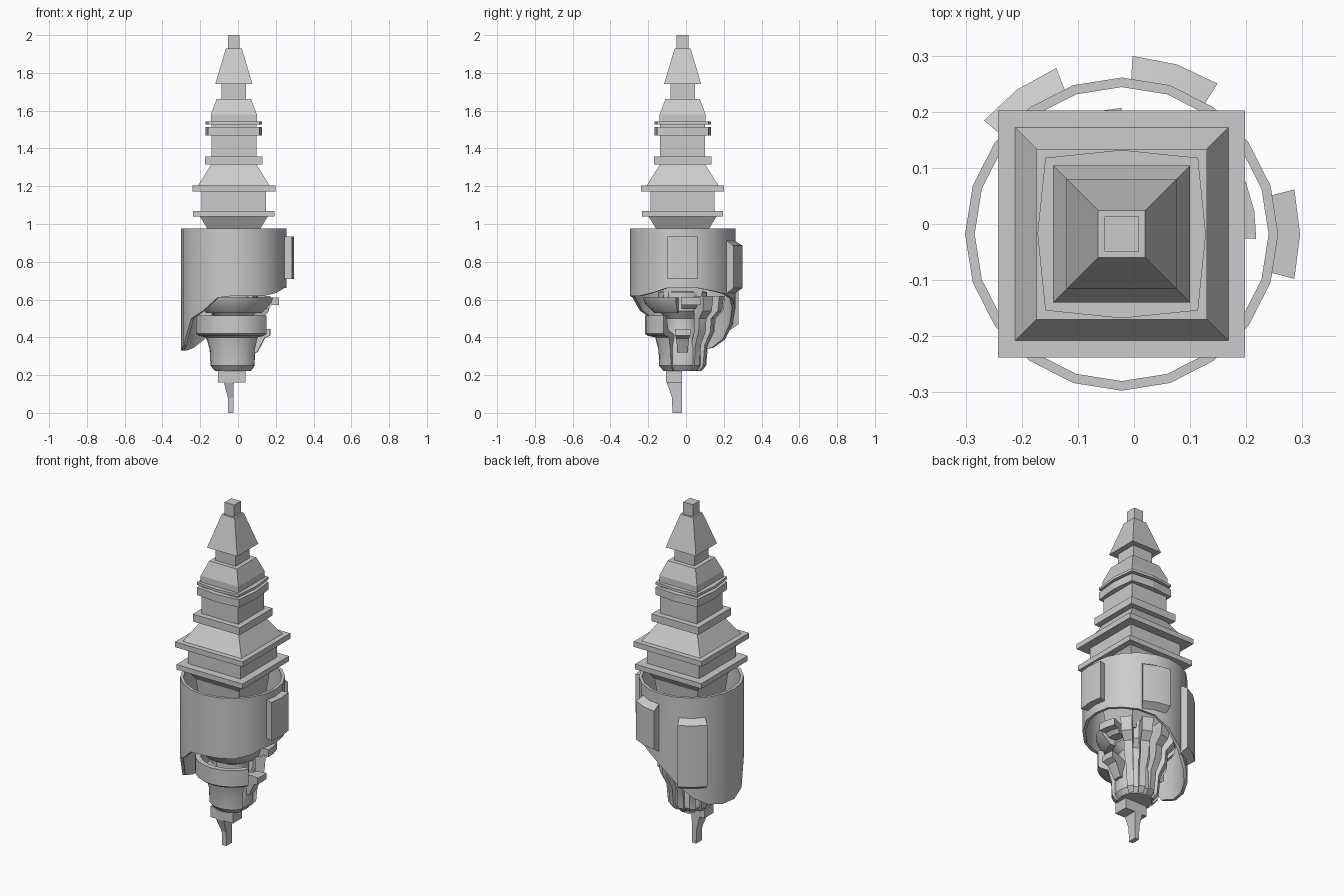
import bpy, bmesh, math

if "Cube" in bpy.data.objects:
    bpy.data.objects.remove(bpy.data.objects["Cube"])

CX, CY = -0.022, -0.018          # common axis of the whole model


def finish(name, bm, smooth=False):
    bmesh.ops.recalc_face_normals(bm, faces=bm.faces)
    me = bpy.data.meshes.new(name)
    bm.to_mesh(me)
    bm.free()
    ob = bpy.data.objects.new(name, me)
    bpy.context.collection.objects.link(ob)
    if smooth:
        bpy.ops.object.select_all(action='DESELECT')
        ob.select_set(True)
        bpy.context.view_layer.objects.active = ob
        bpy.ops.object.shade_smooth_by_angle(angle=math.radians(30))
    return ob


def loft(name, rings):
    """Skin a stack of equal-length point rings and cap both ends."""
    bm = bmesh.new()
    vs = [[bm.verts.new(p) for p in r] for r in rings]
    n = len(vs[0])
    for a, b in zip(vs, vs[1:]):
        for i in range(n):
            j = (i + 1) % n
            bm.faces.new((a[i], a[j], b[j], b[i]))
    bm.faces.new(vs[0])
    bm.faces.new(vs[-1])
    return finish(name, bm)


def square(h, z, bow=0.0):
    """Square section, optionally with bowed side midpoints."""
    m = h + bow
    pts = [(h, h), (0, m), (-h, h), (-m, 0), (-h, -h), (0, -m), (h, -h), (m, 0)]
    if not bow:
        pts = pts[::2]
    return [(CX + x, CY + y, z) for x, y in pts]


def sweep(name, prof, angles, closed=False):
    """Sweep a closed (r, z) profile, given per angle, around the axis."""
    bm = bmesh.new()
    vs = []
    for a in angles:
        c, s = math.cos(math.radians(a)), math.sin(math.radians(a))
        vs.append([bm.verts.new((CX + r * c, CY + r * s, z)) for r, z in prof(a)])
    n = len(vs[0])
    pairs = list(zip(vs, vs[1:])) + ([(vs[-1], vs[0])] if closed else [])
    for a, b in pairs:
        for i in range(n):
            j = (i + 1) % n
            bm.faces.new((a[i], a[j], b[j], b[i]))
    if not closed:
        bm.faces.new(vs[0])
        bm.faces.new(vs[-1])
    return finish(name, bm, True)


# Stepped square spire
spire = [(0.10, 0.60), (0.14, 0.975), (0.18, 1.04), (0.215, 1.04), (0.215, 1.07),
         (0.17, 1.07), (0.17, 1.172), (0.22, 1.172), (0.22, 1.203), (0.19, 1.203),
         (0.12, 1.315), (0.152, 1.315), (0.152, 1.358), (0.119, 1.358), (0.119, 1.54),
         (0.122, 1.54), (0.122, 1.58), (0.09, 1.663), (0.065, 1.663), (0.065, 1.742),
         (0.098, 1.742), (0.042, 1.93), (0.031, 1.93), (0.031, 2.0)]
loft("spire", [square(h, z) for h, z in spire])

# Bowed bands around the spire
for name, z0, z1 in (("lower_band", 1.468, 1.513), ("upper_band", 1.528, 1.543)):
    loft(name, [square(0.136, z0, 0.014), square(0.136, z1, 0.014)])

# Twenty-sided shell with a long lobe on the left
low = [0.66, 0.66, 0.645, 0.63, 0.605, 0.55, 0.47, 0.39, 0.345, 0.33,
       0.33, 0.36, 0.50, 0.54, 0.61, 0.62, 0.62, 0.62, 0.635, 0.66]


def shell(a):
    b = low[round(a / 18) % 20]
    return [(0.279, 0.975), (0.279, b), (0.262, b), (0.262, 0.975)]


sweep("outer_shell", shell, [i * 18 for i in range(20)], True)

# Bevelled panels on the shell
for i, (a, z0, z1) in enumerate(((0, 0.71, 0.935), (72, 0.63, 0.915), (126, 0.44, 0.86))):
    bev = 0.0 if i == 0 else 0.03
    sweep(f"shell_panel_{i + 1}",
          lambda _, z0=z0, z1=z1, b=bev: [(0.272, z0), (0.318, z0 + b),
                                          (0.318, z1 - b), (0.272, z1)],
          [a - 14.5, a, a + 14.5])

# Inner core
core = [(0.001, 0.66), (0.13, 0.64), (0.125, 0.54), (0.09, 0.50), (0.09, 0.41),
        (0.11, 0.35), (0.11, 0.25), (0.09, 0.222), (0.001, 0.222)]
sweep("core", lambda _: core, [i * 22.5 for i in range(16)], True)

# Flared hood and front bowl
hood = [(0.21, 0.612), (0.20, 0.58), (0.15, 0.53), (0.12, 0.53), (0.12, 0.612)]
sweep("hood", lambda _: hood, range(190, 351, 20))
bowl = [(0.20, 0.515), (0.20, 0.42), (0.185, 0.408), (0.145, 0.40), (0.127, 0.33),
        (0.124, 0.25), (0.10, 0.222), (0.08, 0.222), (0.08, 0.41), (0.15, 0.44),
        (0.17, 0.515)]
sweep("front_bowl", lambda _: bowl, range(180, 331, 15))

# Zigzag ribs around the rear and right
rib = [(0.225, 0.62), (0.215, 0.54), (0.175, 0.50), (0.17, 0.43), (0.135, 0.36),
       (0.125, 0.25), (0.10, 0.222), (0.08, 0.24), (0.09, 0.36), (0.12, 0.43),
       (0.12, 0.62)]
for i, a in enumerate((38, 68, 98, 128, 158)):
    sweep(f"rib_{i + 1}", lambda _: rib, (a - 8, a + 8))

# Hooked tabs and bracing on the right
tab = [(0.24, 0.612), (0.24, 0.57), (0.20, 0.57), (0.18, 0.55), (0.11, 0.55), (0.11, 0.612)]
sweep("upper_tab", lambda _: tab, (-2, 10, 23))
brace = [(0.195, 0.445), (0.195, 0.41), (0.165, 0.395), (0.125, 0.32), (0.09, 0.32),
         (0.09, 0.43), (0.15, 0.445)]
sweep("lower_tab", lambda _: brace, (-12, 0, 12))

# Block and tapering spike at the foot


def box(x0, x1, y0, y1, z):
    return [(x0, y0, z), (x1, y0, z), (x1, y1, z), (x0, y1, z)]


loft("foot_block", [box(-0.105, 0.04, -0.105, -0.02, 0.162),
                    box(-0.105, 0.04, -0.105, -0.02, 0.225)])
loft("foot_spike", [box(-0.052, -0.025, -0.072, -0.02, 0.0),
                    box(-0.054, -0.025, -0.074, -0.02, 0.08),
                    box(-0.075, -0.022, -0.103, -0.02, 0.165)])
